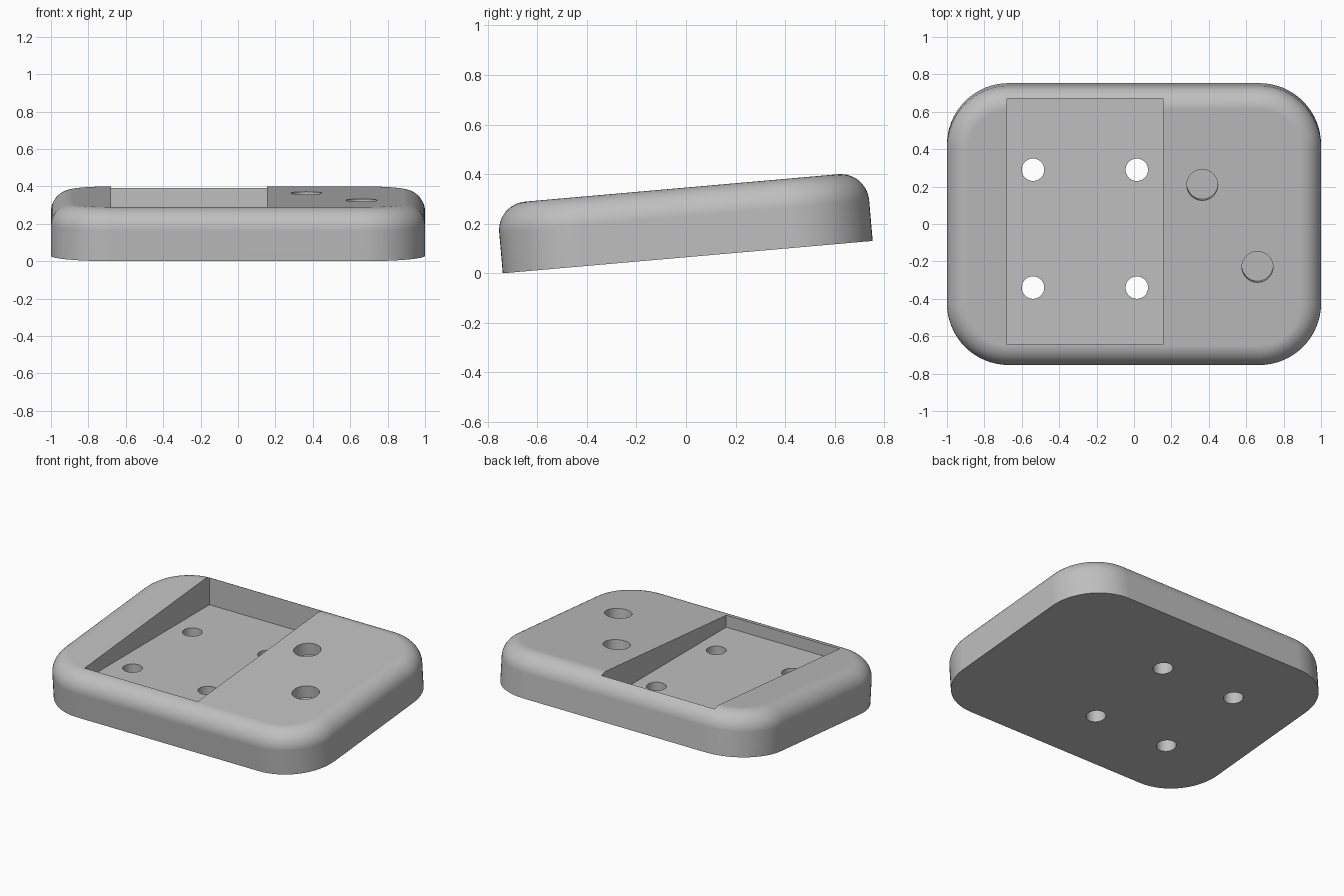
import bpy, bmesh, math
from mathutils import Matrix, Vector

if "Cube" in bpy.data.objects:
    bpy.data.objects.remove(bpy.data.objects["Cube"], do_unlink=True)

HALF_X, HALF_Y, HEIGHT = 1.0, 0.749, 0.28
CORNER, FILLET = 0.33, 0.115
TILT = Matrix.Translation((0, 0.007, 0.0655)) @ Matrix.Rotation(math.radians(5), 4, 'X')

grey = bpy.data.materials.new("plain grey")
grey.use_nodes = True
grey.diffuse_color = (0.52, 0.52, 0.52, 1)
grey.node_tree.nodes["Principled BSDF"].inputs["Base Color"].default_value = grey.diffuse_color


def make_object(name, bm, matrix):
    bmesh.ops.recalc_face_normals(bm, faces=bm.faces)
    bm.transform(matrix)
    mesh = bpy.data.meshes.new(name)
    bm.to_mesh(mesh)
    bm.free()
    mesh.materials.append(grey)
    obj = bpy.data.objects.new(name, mesh)
    bpy.context.collection.objects.link(obj)
    return obj


def rounded_ring(bm, inset, z, steps=16):
    """Rounded rectangle, drawn inwards by the inset."""
    radius = CORNER - inset
    ring = []
    for quarter, (sx, sy) in enumerate([(1, 1), (-1, 1), (-1, -1), (1, -1)]):
        for i in range(steps + 1):
            a = (quarter + i / steps) * math.pi / 2
            ring.append(bm.verts.new((sx * (HALF_X - CORNER) + radius * math.cos(a),
                                      sy * (HALF_Y - CORNER) + radius * math.sin(a), z)))
    return ring


def cylinder_cutter(name, radius, depth, matrix):
    bm = bmesh.new()
    bmesh.ops.create_cone(bm, cap_ends=True, segments=48, radius1=radius,
                          radius2=radius, depth=depth)
    return make_object(name, bm, matrix)


# Tilted slab with rounded corners and a filleted top edge
bm = bmesh.new()
rings = [rounded_ring(bm, 0, 0)]
for i in range(13):
    a = i / 12 * math.pi / 2
    rings.append(rounded_ring(bm, FILLET * (1 - math.cos(a)),
                              HEIGHT - FILLET * (1 - math.sin(a))))
for low, high in zip(rings, rings[1:]):
    for i in range(len(low)):
        j = (i + 1) % len(low)
        bm.faces.new((low[i], low[j], high[j], high[i]))
bm.faces.new(rings[0])
bm.faces.new(rings[-1])
body = make_object("housing", bm, TILT)

# Level-floored rectangular pocket
x0, x1, y0, y1, z0, z1 = -0.68, 0.155, -0.645, 0.67, 0.21, 0.8
bm = bmesh.new()
bmesh.ops.create_cube(bm, size=1)
cutters = [make_object("pocket_cutter", bm,
           Matrix.Translation(((x0 + x1) / 2, (y0 + y1) / 2, (z0 + z1) / 2))
           @ Matrix.Diagonal((x1 - x0, y1 - y0, z1 - z0, 1)))]

# Four upright screw holes through the pocket floor
for x in (-0.54, 0.015):
    for y in (0.29, -0.34):
        cutters.append(cylinder_cutter("screw_hole_cutter", 0.06, 1.0,
                                       Matrix.Translation((x, y, 0.1))))

# Two blind button recesses, square to the sloping top
for x, y in ((0.365, 0.21), (0.66, -0.23)):
    local = Vector((x, y + 0.017, HEIGHT - 0.08 + 0.15))
    cutters.append(cylinder_cutter("button_recess_cutter", 0.083, 0.3,
                                   TILT @ Matrix.Translation(local)))

bpy.ops.object.select_all(action='DESELECT')
bpy.context.view_layer.objects.active = body
body.select_set(True)
for cutter in cutters:
    cutter.hide_render = True
    mod = body.modifiers.new("cut", 'BOOLEAN')
    mod.operation, mod.solver, mod.object = 'DIFFERENCE', 'EXACT', cutter
    bpy.ops.object.modifier_apply(modifier=mod.name)
    bpy.data.objects.remove(cutter, do_unlink=True)

bpy.ops.object.shade_smooth_by_angle(angle=math.radians(30))
weighted = body.modifiers.new("even shading", 'WEIGHTED_NORMAL')
weighted.keep_sharp = True
